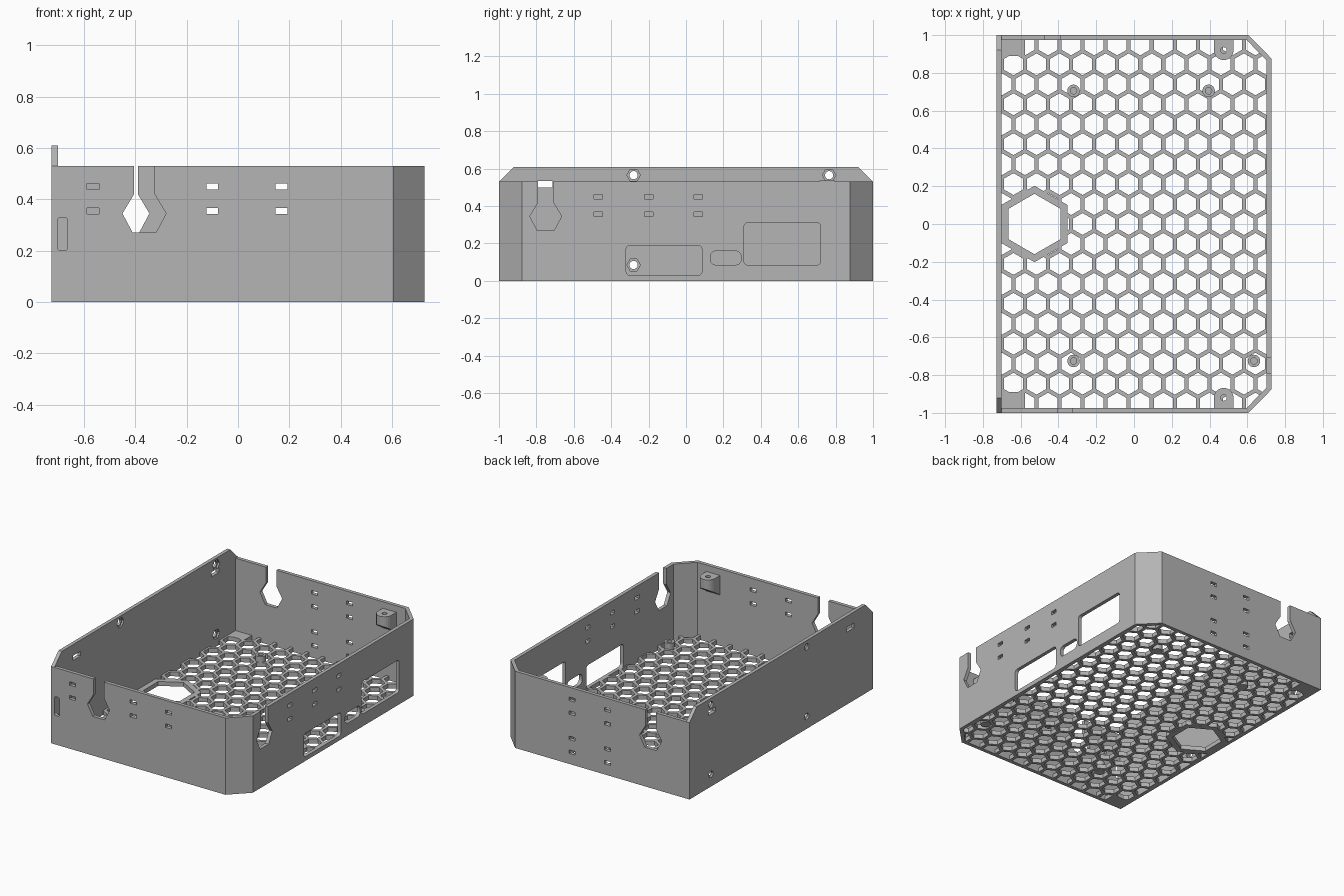
import bpy, bmesh
from math import sin, cos, pi, radians

if "Cube" in bpy.data.objects:
    bpy.data.objects.remove(bpy.data.objects["Cube"], do_unlink=True)

GREY = (0.46, 0.46, 0.46, 1)
mat = bpy.data.materials.new("plain grey")
mat.use_nodes = True
mat.diffuse_color = GREY
mat.node_tree.nodes["Principled BSDF"].inputs["Base Color"].default_value = GREY

W, L, T, H, FLOOR = 0.727, 1.0, 0.025, 0.53, 0.03


# ---- helpers ----
def ngon(cx, cy, r, n=6, turn=0.0):
    return [(cx + r * cos(turn + 2 * pi * i / n), cy + r * sin(turn + 2 * pi * i / n)) for i in range(n)]


def rect(x0, x1, y0, y1, r=0.0):
    if r == 0:
        return [(x0, y0), (x1, y0), (x1, y1), (x0, y1)]
    pts = []
    centres = [(x1 - r, y1 - r), (x0 + r, y1 - r), (x0 + r, y0 + r), (x1 - r, y0 + r)]
    for q, (cx, cy) in enumerate(centres):
        for k in range(5):
            a = (q + k / 4) * pi / 2
            pts.append((cx + r * cos(a), cy + r * sin(a)))
    return pts


def keyhole(c):
    half = [(0.045, 0.27), (0.085, 0.345), (0.04, 0.42), (0.04, H + 0.05)]
    return [(c + x, z) for x, z in half] + [(c - x, z) for x, z in reversed(half)]


def vent(c, z):
    return rect(c - 0.023, c + 0.023, z - 0.012, z + 0.012)


def solid(name, outlines, axis, lo, hi):
    """Extrude closed outlines along an axis into one object."""
    place = {"x": lambda a, b, d: (d, a, b), "y": lambda a, b, d: (a, d, b), "z": lambda a, b, d: (a, b, d)}[axis]
    bm = bmesh.new()
    for pts in outlines:
        low = [bm.verts.new(place(a, b, lo)) for a, b in pts]
        top = [bm.verts.new(place(a, b, hi)) for a, b in pts]
        bm.faces.new(low)
        bm.faces.new(top)
        for i in range(len(pts)):
            j = (i + 1) % len(pts)
            bm.faces.new((low[i], low[j], top[j], top[i]))
    bmesh.ops.recalc_face_normals(bm, faces=bm.faces)
    me = bpy.data.meshes.new(name)
    bm.to_mesh(me)
    bm.free()
    me.materials.append(mat)
    ob = bpy.data.objects.new(name, me)
    bpy.context.collection.objects.link(ob)
    return ob


def cut(ob, outlines, axis, lo, hi):
    """Subtract extruded outlines and drop the cutter."""
    tool = solid("cutter", outlines, axis, lo, hi)
    tool.hide_render = True
    mod = ob.modifiers.new("cut", "BOOLEAN")
    mod.operation, mod.solver, mod.object = "DIFFERENCE", "EXACT", tool
    bpy.context.view_layer.update()
    me = bpy.data.meshes.new_from_object(ob.evaluated_get(bpy.context.evaluated_depsgraph_get()))
    ob.modifiers.clear()
    ob.data = me
    bpy.data.objects.remove(tool, do_unlink=True)


# ---- front, right and back walls as one bent strip ----
def half_path(w, l, cx, cy):
    return [(-W + T, -l), (cx, -l), (w, -cy), (w, cy), (cx, l), (-W + T, l)]


outer = half_path(W, L, 0.605, 0.877)
inner = half_path(W - T, L - T, 0.595, 0.867)
walls = solid("outer_walls", [outer + inner[::-1]], "z", 0, H)
rows = (0.45, 0.355)

front = [keyhole(-0.365), rect(-0.702, -0.665, 0.2, 0.33, 0.01)]
front += [vent(x, z) for x in (-0.565, -0.1, 0.17) for z in rows]
cut(walls, front, "y", -L - 0.1, -L + 0.1)

back = [keyhole(-0.43)]
back += [vent(x, z) for x in (-0.1, 0.17) for z in rows + (0.18, 0.085)]
cut(walls, back, "y", L - 0.1, L + 0.1)

side = [keyhole(-0.75),
        rect(-0.32, 0.085, 0.03, 0.19, 0.02),
        rect(0.13, 0.295, 0.085, 0.16, 0.03),
        rect(0.31, 0.72, 0.085, 0.31, 0.02)]
side += [vent(y, z) for y in (-0.47, -0.2, 0.065) for z in rows]
cut(walls, side, "x", W - 0.1, W + 0.1)

# ---- taller left wall with bolt holes and nut recesses ----
tall = solid("tall_wall", [[(-L, 0), (L, 0), (L, H), (0.92, 0.61), (-0.92, 0.61), (-L, H)]], "x", -W, -W + T)
bolts = [(y, z) for y in (-0.28, 0.765) for z in (0.085, 0.565)]
slots = [rect(c - 0.04, c + 0.04, 0.5, 0.533) for c in (-0.755, 0.755)]
cut(tall, [ngon(y, z, 0.036) for y, z in bolts], "x", -W + 0.013, -W + 0.1)
cut(tall, [ngon(y, z, 0.022, 20) for y, z in bolts] + slots, "x", -W - 0.1, -W + 0.1)

# ---- honeycomb floor ----
mid = half_path(W - 0.01, L - 0.01, 0.6, 0.872)
floor = solid("honeycomb_floor", [mid], "z", 0, FLOOR)
PITCH = 0.122
cells = []
for row in range(-9, 10):
    for col in range(-2, 12):
        x = -0.516 + PITCH * (col + (row % 2) / 2)
        y = row * PITCH * sin(radians(60))
        if -0.8 < x < 0.76:
            cells.append(ngon(x, y, 0.058, 6, pi / 2))
cut(floor, cells, "z", -0.1, 0.1)

# ---- large hexagonal opening with a solid frame ----
opening = ngon(-0.527, 0, 0.16, 6, pi / 2)
cut(floor, [opening], "z", -0.1, 0.1)
frame = solid("opening_frame", [ngon(-0.527, 0, 0.202, 6, pi / 2)], "z", 0, FLOOR)
cut(frame, [opening], "z", -0.1, 0.1)

# ---- solid pads in the left corners ----
for name, s in (("front", -1), ("back", 1)):
    ys = sorted((s * 0.89, s * 0.98))
    solid(name + "_corner_pad", [rect(-0.71, -0.577, *ys)], "z", 0, FLOOR)

# ---- standoff posts ----
for i, (x, y) in enumerate([(-0.32, 0.705), (0.395, 0.705), (-0.32, -0.725), (0.635, -0.725)]):
    post = solid(f"standoff_post_{i + 1}", [ngon(x, y, 0.033, 24)], "z", 0, 0.07)
    cut(post, [ngon(x, y, 0.017, 20)], "z", FLOOR, 0.2)

# ---- lid screw tabs, sloping underneath towards the wall ----
for name, s in (("front", -1), ("back", 1)):
    arc = [(0.475 + 0.052 * cos(pi * k / 12), s * (0.92 - 0.052 * sin(pi * k / 12))) for k in range(13)]
    tab = solid(name + "_screw_tab", [arc + [(0.423, s * 0.98), (0.527, s * 0.98)]], "z", 0.42, 0.485)
    for v in tab.data.vertices:
        if v.co.z < 0.45:
            v.co.z = 0.42 - 0.65 * (abs(v.co.y) - 0.868)
    cut(tab, [ngon(0.475, s * 0.92, 0.016, 20)], "z", 0.2, 0.6)
